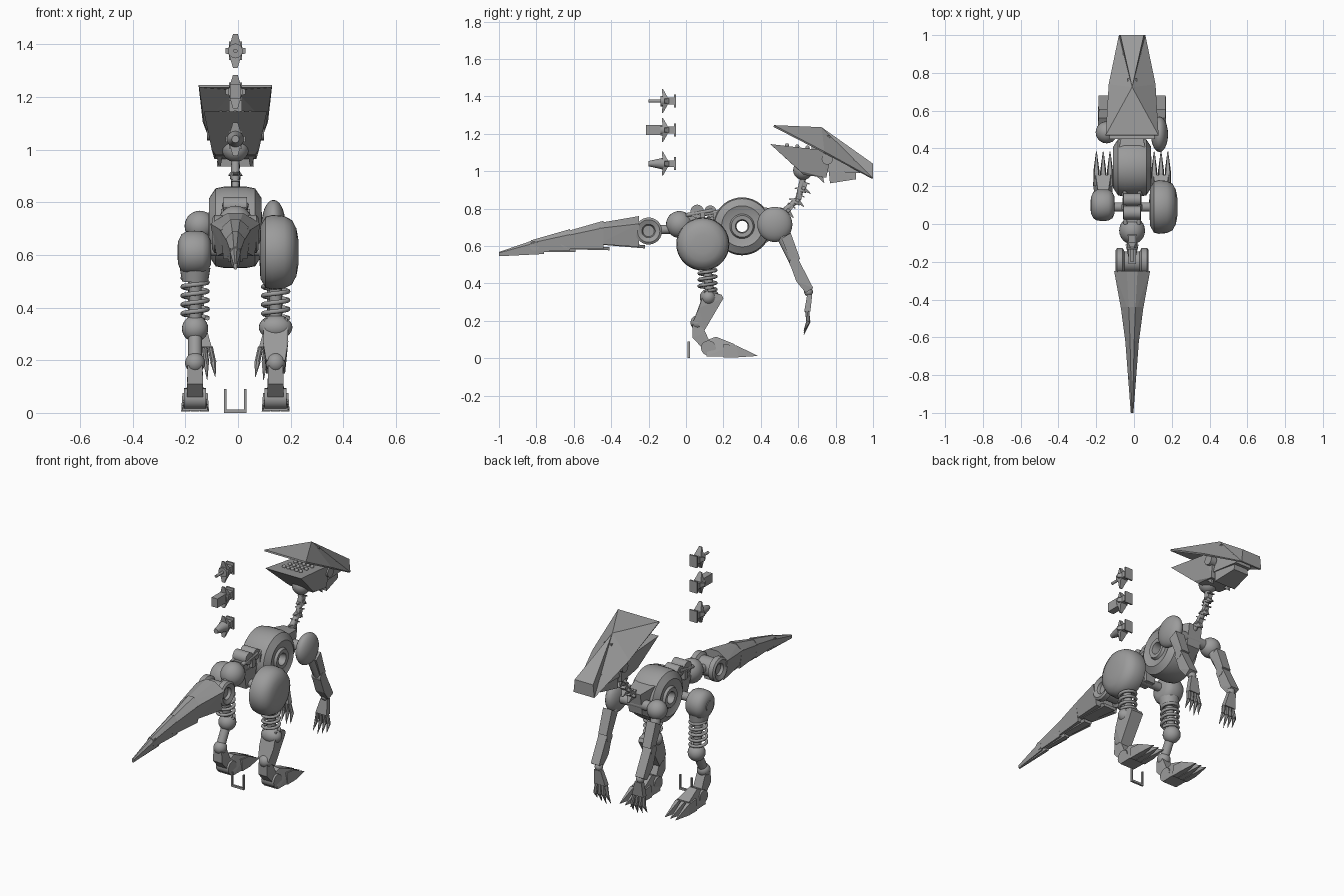
import bpy, bmesh, math
from mathutils import Vector, Matrix

cube = bpy.data.objects.get("Cube")
if cube:
    bpy.data.objects.remove(cube, do_unlink=True)

grey = bpy.data.materials.new("plain_grey")
grey.use_nodes = True
GREY = (0.33, 0.33, 0.33, 1)
grey.diffuse_color = GREY
grey.node_tree.nodes["Principled BSDF"].inputs["Base Color"].default_value = GREY
CX = -0.01  # middle plane of the body


# ---- helpers ----
def finish(name, bm, smooth=False):
    bmesh.ops.remove_doubles(bm, verts=bm.verts, dist=1e-5)
    bmesh.ops.recalc_face_normals(bm, faces=bm.faces)
    for f in bm.faces:
        f.smooth = smooth
    for e in bm.edges:
        e.smooth = e.calc_face_angle(0) < 0.6
    me = bpy.data.meshes.new(name)
    bm.to_mesh(me)
    bm.free()
    ob = bpy.data.objects.new(name, me)
    bpy.context.collection.objects.link(ob)
    me.materials.append(grey)
    return ob


def ball(name, loc, r, scale=(1, 1, 1)):
    bm = bmesh.new()
    m = Matrix.Translation(loc) @ Matrix.Diagonal((*scale, 1))
    bmesh.ops.create_uvsphere(bm, u_segments=24, v_segments=14, radius=r, matrix=m)
    return finish(name, bm, True)


def rod(name, a, b, r1, r2=None, sides=16):
    a, b = Vector(a), Vector(b)
    d = b - a
    m = Matrix.Translation((a + b) / 2) @ d.to_track_quat('Z', 'Y').to_matrix().to_4x4()
    bm = bmesh.new()
    bmesh.ops.create_cone(bm, cap_ends=True, segments=sides, radius1=r1,
                          radius2=r1 if r2 is None else r2, depth=d.length, matrix=m)
    return finish(name, bm, sides > 8)


def hull(name, pts):
    bm = bmesh.new()
    for p in pts:
        bm.verts.new(p)
    res = bmesh.ops.convex_hull(bm, input=bm.verts)
    loose = {g for g in res["geom_interior"] if isinstance(g, bmesh.types.BMVert)}
    bmesh.ops.delete(bm, geom=list(loose), context='VERTS')
    bmesh.ops.dissolve_limit(bm, angle_limit=0.02, verts=bm.verts, edges=bm.edges)
    return finish(name, bm)


def slab(name, x, rows):
    """Solid symmetric about x from (y, z, half width) corners."""
    return hull(name, [(x + s * w, y, z) for y, z, w in rows for s in (-1, 1)])


def box(name, loc, size):
    x, y, z = loc
    a, b, c = (v / 2 for v in size)
    return slab(name, x, [(y + j * b, z + k * c, a) for j in (-1, 1) for k in (-1, 1)])


def lathe(name, centre, profile, closed=False, n=36):
    """Spin (x, radius) points round the x axis."""
    bm = bmesh.new()
    rings = [[bm.verts.new((centre[0] + x, centre[1] + r * math.cos(t), centre[2] + r * math.sin(t)))
              for t in (math.tau * i / n for i in range(n))] for x, r in profile]
    pairs = list(zip(rings, rings[1:])) + ([(rings[-1], rings[0])] if closed else [])
    for p, q in pairs:
        for i in range(n):
            j = (i + 1) % n
            bm.faces.new((p[i], p[j], q[j], q[i]))
    return finish(name, bm, True)


def mirrored(half):
    return half + [(-x, r) for x, r in reversed(half)]


def vertebra(name, loc, lean=0.0, size=1.0):
    """Block with end flanges and four spikes; its length runs along y."""
    parts = [box(name + "_core", (0, 0, 0), (.04, .07, .036)),
             box(name + "_flange", (0, .036, 0), (.05, .009, .07)),
             rod(name + "_collar", (0, -.04, 0), (0, -.02, 0), .028)]
    for s in (-1, 1):
        parts.append(slab(name + "_spike", 0, [(-.03, s * .015, .024), (.0, s * .015, .024),
                                               (-.034, s * .064, .009), (-.028, s * .064, .009)]))
        parts.append(hull(name + "_wing", [(s * .015, y, z) for y in (-.02, .01) for z in (-.015, .015)]
                          + [(s * .038, -.02, z) for z in (-.01, .01)]))
    m = Matrix.Translation(loc) @ Matrix.Rotation(lean, 4, 'X') @ Matrix.Scale(size, 4)
    for p in parts:
        p.data.transform(m)


# ---- torso, chest and pelvis ----
lathe("torso_barrel", (CX, .3, .705), mirrored([(.07, .03), (.1, .036), (.102, .058), (.088, .066), (.094, .095),
      (.1, .11), (.075, .148), (.04, .155)]), closed=True)
slab("chest_block", CX, [(.4, .6, .06), (.4, .81, .07), (.5, .66, .045), (.52, .79, .045)])
rod("shoulder_axle", (CX - .14, .48, .715), (CX + .14, .48, .715), .03)
ball("pelvis", (CX, -.035, .715), .072, (.95, 1, 1))
rod("pelvis_collar", (CX, -.035, .715), (CX, .17, .72), .035)
rod("hip_axle", (CX - .15, .09, .62), (CX + .15, .09, .62), .025)
slab("hip_bridge", CX, [(.05, .6, .03), (.13, .6, .03), (.02, .72, .04), (.14, .72, .04)])
for i, y in enumerate((.06, .13)):
    rod("spine_drum", (CX - .045, y, .785), (CX + .045, y, .785), .036 - .004 * i)
    box("spine_plate", (CX, y + .03, .75), (.11, .025, .05))
    for s in (-1, 1):
        rod("spine_piston", (CX + s * .035, y - .06, .765), (CX + s * .04, y + .08, .79), .011)
box("back_plate", (CX, .035, .745), (.07, .05, .06))

# ---- tail ----
rod("tail_link", (CX, -.2, .685), (CX, -.07, .69), .024)
lathe("tail_root_disc", (CX, -.2, .68), mirrored([(.06, .0), (.062, .03), (.078, .036), (.088, .06), (.08, .072),
      (.05, .072), (.04, .055)]))
tail = [(-.25, -.47, .76, .595, .095, .722, .61, .055), (-.44, -.66, .735, .585, .06, .672, .585, .031),
        (-.62, -.83, .69, .575, .036, .63, .572, .02), (-.79, -1.0, .64, .565, .023, .568, .547, .007)]
for y0, y1, t0, b0, w0, t1, b1, w1 in tail:
    rows = []
    for y, t, b, w in ((y0, t0, b0, w0), (y1, t1, b1, w1)):
        rows += [(y, t, w * .3), (y, t - (t - b) * .25, w), (y, b, w * .75)]
    slab("tail_segment", CX, rows)
    slab("tail_keel", CX, [(y0 + .03, b0 - .008, w0 * .4), (y0 + .03, b0 + .01, w0 * .5),
                           (y1, b1 - .002, w1 * .5), (y1, b1 + .01, w1 * .5)])
for y, z, r in ((-.46, .645, .042), (-.64, .625, .035), (-.81, .6, .025)):
    rod("tail_joint", (CX - r * .8, y, z), (CX + r * .8, y, z), r)

# ---- neck ----
for i, (y, z) in enumerate(((.55, .795), (.6, .85), (.63, .915))):
    vertebra("neck_bone", (CX, y, z), .95 + .15 * i, .7)
rod("neck_core", (CX, .5, .765), (CX, .6, .85), .016)
rod("neck_core_top", (CX, .6, .85), (CX, .63, .98), .016)
ball("skull_ball", (CX, .625, 1.005), .052)

# ---- head: open crest above a wedge skull ----
bm = bmesh.new()
V = {k: bm.verts.new((CX + x, y, z)) for k, (x, y, z) in {
    "bl": (-.14, .47, 1.246), "br": (.14, .47, 1.246), "apex": (0, .725, 1.235),
    "ml": (-.124, .74, 1.105), "mr": (.124, .74, 1.105), "fl": (-.062, 1, 1.04), "fr": (.062, 1, 1.04),
    "gl": (-.07, 1, .962), "gr": (.07, 1, .962)}.items()}
for face in ("bl br apex", "apex br mr", "apex mr gr", "apex gr fr", "apex fr fl",
             "apex fl gl", "apex gl ml", "apex ml bl", "fl fr gr gl"):
    bm.faces.new([V[k] for k in face.split()])
crest = finish("head_crest", bm)
mod = crest.modifiers.new("thickness", 'SOLIDIFY')
mod.thickness = .01
slab("skull_wedge", CX, [(.45, 1.145, .12), (.73, 1.112, .105), (.77, 1.06, .09),
                         (.61, 1.0, .09), (.63, .98, .075), (.75, .965, .08)])
slab("snout", CX, [(.74, 1.12, .06), (.74, 1.0, .075), (.93, 1.05, .045), (.93, .99, .055)])
slab("lower_jaw", CX, [(.76, 1.03, .065), (.77, .935, .07), (.91, .995, .045), (.91, .957, .05)])
box("crest_mount", (CX, .72, 1.14), (.05, .1, .1))
for s in (-1, 1):
    rod("jaw_hinge", (CX + s * .07, .755, 1.065), (CX + s * .108, .755, 1.065), .03)
    slab("cheek_tooth", CX + s * .06, [(.69, .98, .012), (.73, .98, .012), (.74, .935, .004)])
for i in range(5):
    for j in range(3):
        ball("skull_bolt", (CX + (i - 2) * .028, .54 + j * .055, 1.138 - j * .006), .011)

# ---- legs ----
for s in (-1, 1):
    x = CX + s * .153
    side = "left" if s > 0 else "right"
    bm = bmesh.new()
    bm.free()
    # coil spring round a thigh rod
    cu = bpy.data.curves.new(side + "_spring", 'CURVE')
    cu.dimensions, cu.bevel_depth, cu.bevel_resolution = '3D', .009, 2
    sp = cu.splines.new('POLY')
    sp.points.add(100)
    for i, p in enumerate(sp.points):
        t = math.tau * i / 20
        p.co = (x + .047 * math.cos(t), .115 + .045 * math.sin(t), .36 + .0017 * i, 1)
    cu.materials.append(grey)
    bpy.context.collection.objects.link(bpy.data.objects.new(side + "_spring", cu))
    rod(side + "_thigh_rod", (x, .13, .32), (x, .1, .6), .024)
    rod(side + "_spring_seat", (x, .112, .5), (x, .108, .55), .05, .058)
    # knee, shin and ankle
    ball(side + "_knee", (x, .13, .32), .05)
    rod(side + "_shin_rod", (x, .13, .32), (x, .06, .19), .026)
    ball(side + "_ankle", (x, .062, .19), .038)
    slab(side + "_heel_strut", x, [(.035, .18, .028), (.08, .19, .028), (.035, .11, .03), (.085, .13, .03),
                                   (.1, .04, .03), (.14, .06, .03)])
    rod(side + "_heel_drum", (x - .042, .12, .055), (x + .042, .12, .055), .04)
    # foot and toes
    slab(side + "_foot", x, [(.11, .01, .048), (.12, .1, .025), (.16, .115, .025), (.26, .075, .04), (.25, .01, .052)])
    for k in (-1, 0, 1):
        tx = x + k * .036
        slab(side + "_toe", tx, [(.2, .005, .017), (.2, .075, .012), (.27, .068, .011),
                                 (.28, .005, .016), (.385, .012, .002)])
    if s > 0:  # armoured leg
        lathe("left_hip_shell", (0, .09, .61), [(.08, 0), (.085, .1), (.105, .135), (.13, .142), (.175, .138),
              (.205, .122), (.222, .09), (.229, .05), (.23, 0)])
        slab("left_shin_armour", x, [(.19, .34, .04), (.2, .32, .04), (.1, .36, .045), (.07, .27, .048),
                                     (.04, .2, .036), (.1, .15, .036)])
        ball("left_knee_cap", (x, .12, .325), .058, (1.1, .8, .8))
    else:
        lathe("right_hip", (x - .002, .1, .608), mirrored([(.06, 0), (.062, .045), (.05, .07), (.03, .082), (.0, .084)]))
        rod("right_hip_hub", (x - .067, .1, .61), (x, .1, .61), .03)

# ---- arms ----
for s in (-1, 1):
    side = "left" if s > 0 else "right"
    ax = lambda d: CX + s * d
    if s > 0:
        ball("left_shoulder_shell", (ax(.145), .475, .715), .094, (.48, 1, 1))
    else:
        ball("right_shoulder", (ax(.135), .485, .71), .058)
    rod(side + "_upper_arm", (ax(.14), .49, .7), (ax(.15), .58, .51), .03, .026)
    slab(side + "_arm_plate", ax(.148), [(.51, .64, .034), (.56, .67, .03), (.565, .51, .028), (.61, .53, .028)])
    rod(side + "_elbow", (ax(.12), .58, .51), (ax(.18), .58, .51), .027)
    slab(side + "_forearm", ax(.15), [(.555, .505, .028), (.6, .53, .028), (.68, .375, .028),
                                      (.64, .35, .024), (.59, .41, .03)])
    ball(side + "_wrist", (ax(.14), .655, .355), .024)
    hull(side + "_palm", [(ax(d), y, z) for y, z, d0, d1 in ((.648, .34, .115, .16), (.675, .34, .115, .16),
                          (.632, .25, .09, .165), (.665, .25, .09, .165)) for d in (d0, d1)])
    for k in range(4):
        base = Vector((ax(.096 + k * .021), .648, .25))
        knuckle = base + Vector((s * (k - 2) * .006, .006, -.055))
        tip = knuckle + Vector((s * (k - 2) * .004, -.024, -.07 + abs(k - 1) * .012))
        rod(side + "_finger", base, knuckle, .011, .011, 8)
        rod(side + "_claw", knuckle, tip, .012, .001, 6)

# ---- spare vertebrae floating above, and the floor bracket ----
for z in (1.04, 1.22, 1.375):
    vertebra("spare_bone", (CX, -.095, z))
rod("spare_pin", (CX, -.2, 1.375), (CX, -.13, 1.375), .008)
box("spare_block", (CX, -.168, 1.22), (.04, .09, .055))
rod("spare_cone", (CX, -.2, 1.04), (CX, -.12, 1.04), .014, .032)
box("bracket_base", (CX, .015, .006), (.084, .012, .012))
for s in (-1, 1):
    box("bracket_arm", (CX + s * .038, .015, .045), (.009, .012, .09))
